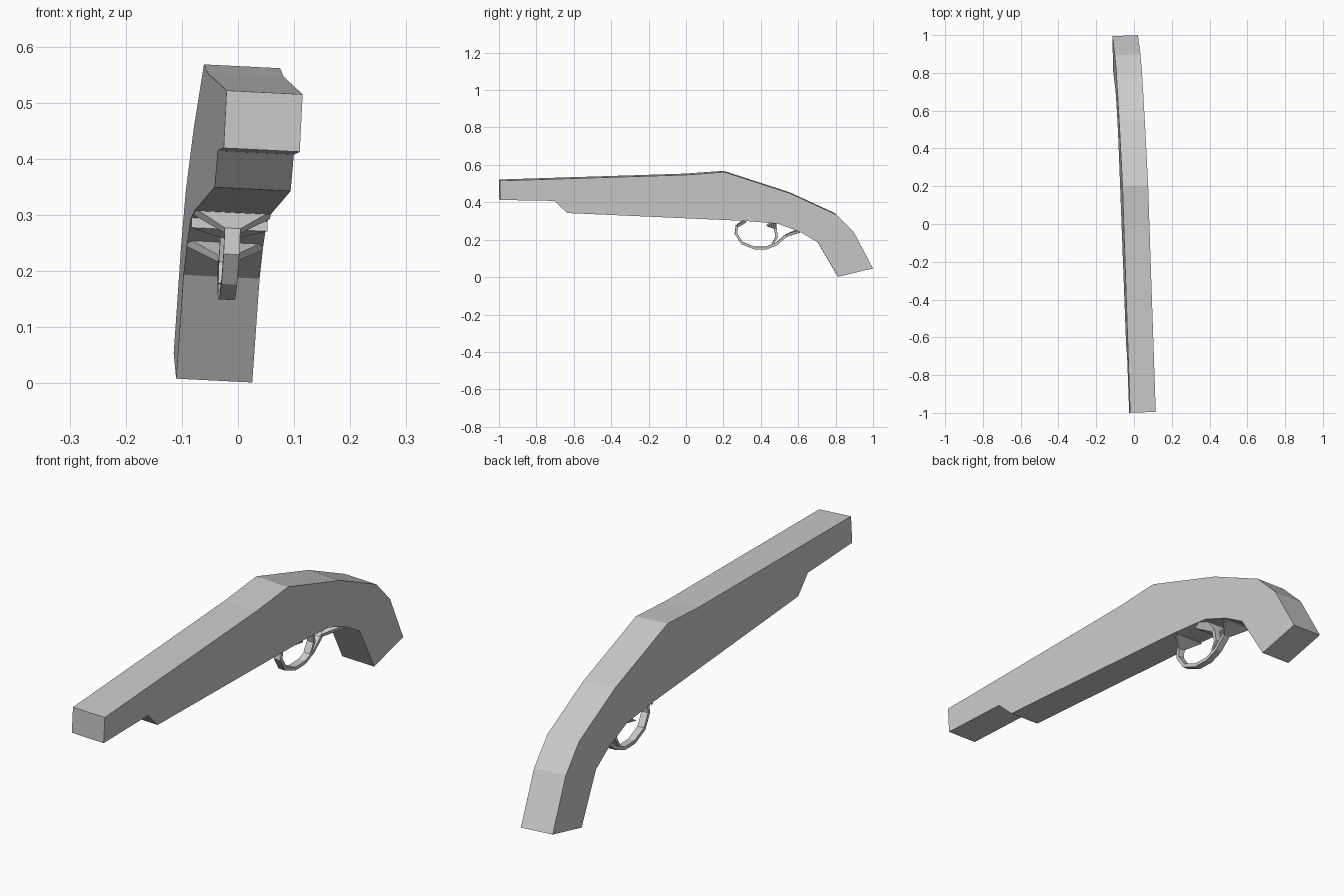
import bpy, bmesh
from mathutils import Vector

if "Cube" in bpy.data.objects:
    bpy.data.objects.remove(bpy.data.objects["Cube"])

HALF = 0.0678   # half thickness of the body
THIN = 0.0140   # half width of guard and trigger


def place(s, y, z):
    """Point at sideways offset s from the slightly yawed and rolled centre plane."""
    x = 0.0475 - 0.0355 * (y + 1) + 0.05 * (z - 0.5185)
    return Vector((x + s, y + 0.0355 * s, z - 0.05 * s))


def finish(bm, name):
    bmesh.ops.recalc_face_normals(bm, faces=bm.faces)
    mesh = bpy.data.meshes.new(name)
    bm.to_mesh(mesh)
    bm.free()
    obj = bpy.data.objects.new(name, mesh)
    bpy.context.collection.objects.link(obj)


def loft(bm, rings):
    """Join equal-sized rings of points and close both ends."""
    loops = [[bm.verts.new(p) for p in ring] for ring in rings]
    n = len(loops[0])
    for a, b in zip(loops, loops[1:]):
        for i in range(n):
            j = (i + 1) % n
            bm.faces.new((a[i], a[j], b[j], b[i]))
    bm.faces.new(loops[0])
    bm.faces.new(loops[-1])


def strip(name, path):
    """Flat strip along (y, z, half width, thickness) stations."""
    pts = [Vector(p[:2]) for p in path]
    rings = []
    for i, (y, z, w, t) in enumerate(path):
        d = (pts[min(i + 1, len(pts) - 1)] - pts[max(i - 1, 0)]).normalized()
        ny, nz = -d.y * t / 2, d.x * t / 2
        rings.append([place(-w, y + ny, z + nz), place(w, y + ny, z + nz),
                      place(w, y - ny, z - nz), place(-w, y - ny, z - nz)])
    bm = bmesh.new()
    loft(bm, rings)
    finish(bm, name)


# Barrel, stock and grip as one side profile
profile = [(-0.997, 0.5185), (0, 0.550), (0.203, 0.565), (0.555, 0.451),
           (0.80, 0.338), (0.896, 0.242), (0.997, 0.050), (0.81, 0.005),
           (0.702, 0.190), (0.607, 0.245), (0.49, 0.289), (0.312, 0.304),
           (-0.637, 0.346), (-0.706, 0.411), (-0.997, 0.416)]
bm = bmesh.new()
loft(bm, [[place(s, y, z) for y, z in profile] for s in (-HALF, HALF)])
finish(bm, "body")

# Trigger guard, flaring to body width where it meets the body
ring = [(0.267, 0.232), (0.300, 0.182), (0.365, 0.156), (0.43, 0.156),
        (0.485, 0.178), (0.535, 0.222)]
strip("trigger_guard",
      [(0.318, 0.303, HALF, 0.016), (0.272, 0.272, THIN, 0.015)]
      + [(y, z, THIN, 0.014) for y, z in ring]
      + [(0.604, 0.248, HALF, 0.016)])

# Trigger with a flared root
strip("trigger", [(0.455, 0.292, HALF, 0.060), (0.477, 0.262, THIN, 0.016),
                  (0.485, 0.215, THIN, 0.012), (0.462, 0.176, THIN, 0.008)])
